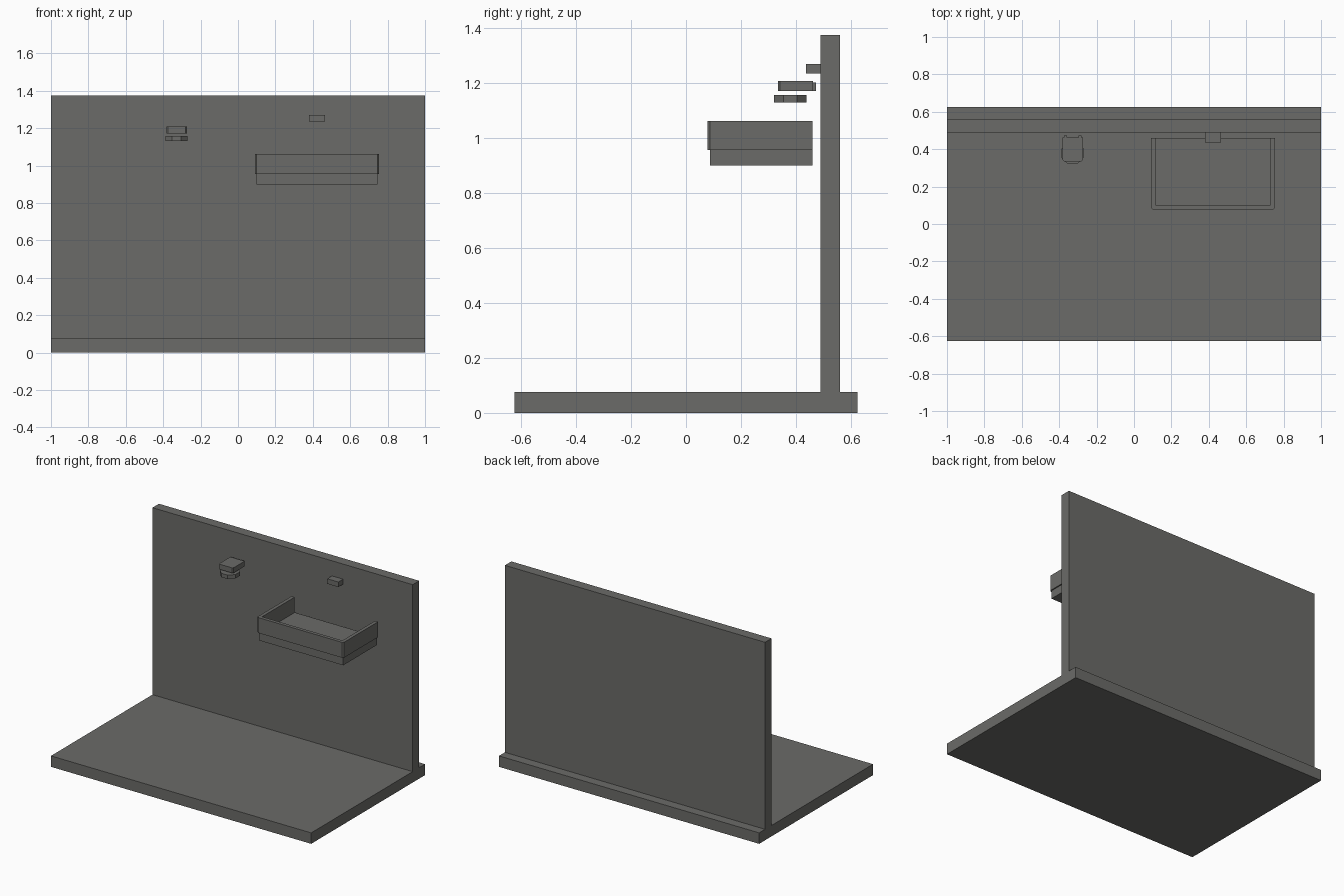
import bpy, bmesh, math

if "Cube" in bpy.data.objects:
    bpy.data.objects.remove(bpy.data.objects["Cube"])

grey = bpy.data.materials.new("flat grey")
grey.diffuse_color = (0.147, 0.147, 0.138, 1)
grey.use_nodes = True
grey.node_tree.nodes["Principled BSDF"].inputs["Base Color"].default_value = grey.diffuse_color


def finish(name, bm):
    bmesh.ops.recalc_face_normals(bm, faces=bm.faces)
    mesh = bpy.data.meshes.new(name)
    bm.to_mesh(mesh)
    bm.free()
    mesh.materials.append(grey)
    obj = bpy.data.objects.new(name, mesh)
    bpy.context.collection.objects.link(obj)
    return obj


def prism(name, outline, z0, z1):
    """Extrude a flat x/y outline from z0 up to z1."""
    bm = bmesh.new()
    face = bm.faces.new([bm.verts.new((x, y, z0)) for x, y in outline])
    top = bmesh.ops.extrude_face_region(bm, geom=[face])["geom"]
    verts = [v for v in top if isinstance(v, bmesh.types.BMVert)]
    bmesh.ops.translate(bm, verts=verts, vec=(0, 0, z1 - z0))
    return finish(name, bm)


def box(name, x0, x1, y0, y1, z0, z1):
    return prism(name, [(x0, y0), (x1, y0), (x1, y1), (x0, y1)], z0, z1)


# Room
box("floor", -1, 1, -0.625, 0.625, 0, 0.076)
box("back_wall", -1, 1, 0.489, 0.56, 0.076, 1.375)

# Basin: solid base, with a U-shaped rim open towards the wall
box("basin_base", 0.098, 0.747, 0.088, 0.46, 0.9, 0.956)
c = 0.01
prism("basin_rim", [(0.09, 0.46), (0.09, 0.078 + c), (0.09 + c, 0.078),
                    (0.755 - c, 0.078), (0.755, 0.078 + c), (0.755, 0.46),
                    (0.731, 0.46), (0.731, 0.102), (0.114, 0.102), (0.114, 0.46)],
      0.956, 1.063)

# Spout fixed to the wall
box("spout", 0.38, 0.465, 0.437, 0.489, 1.235, 1.27)

# Dispenser: chamfered plate, two rear tabs, octagonal disc below
cx, h = -0.328, 0.055
prism("dispenser_plate", [(cx - h, 0.343), (cx - h + 0.008, 0.335),
                          (cx + h - 0.008, 0.335), (cx + h, 0.343),
                          (cx + h, 0.463), (cx - h, 0.463)], 1.172, 1.208)
for side, name in ((-1, "left"), (1, "right")):
    xs = sorted((cx + side * 0.03, cx + side * 0.047))
    box(name + "_rear_tab", xs[0], xs[1], 0.463, 0.474, 1.172, 1.203)

r = 0.059 / math.cos(math.pi / 8)
prism("dispenser_disc", [(cx + r * math.cos((i + 0.5) * math.pi / 4),
                          0.379 + r * math.sin((i + 0.5) * math.pi / 4))
                         for i in range(8)], 1.13, 1.157)
